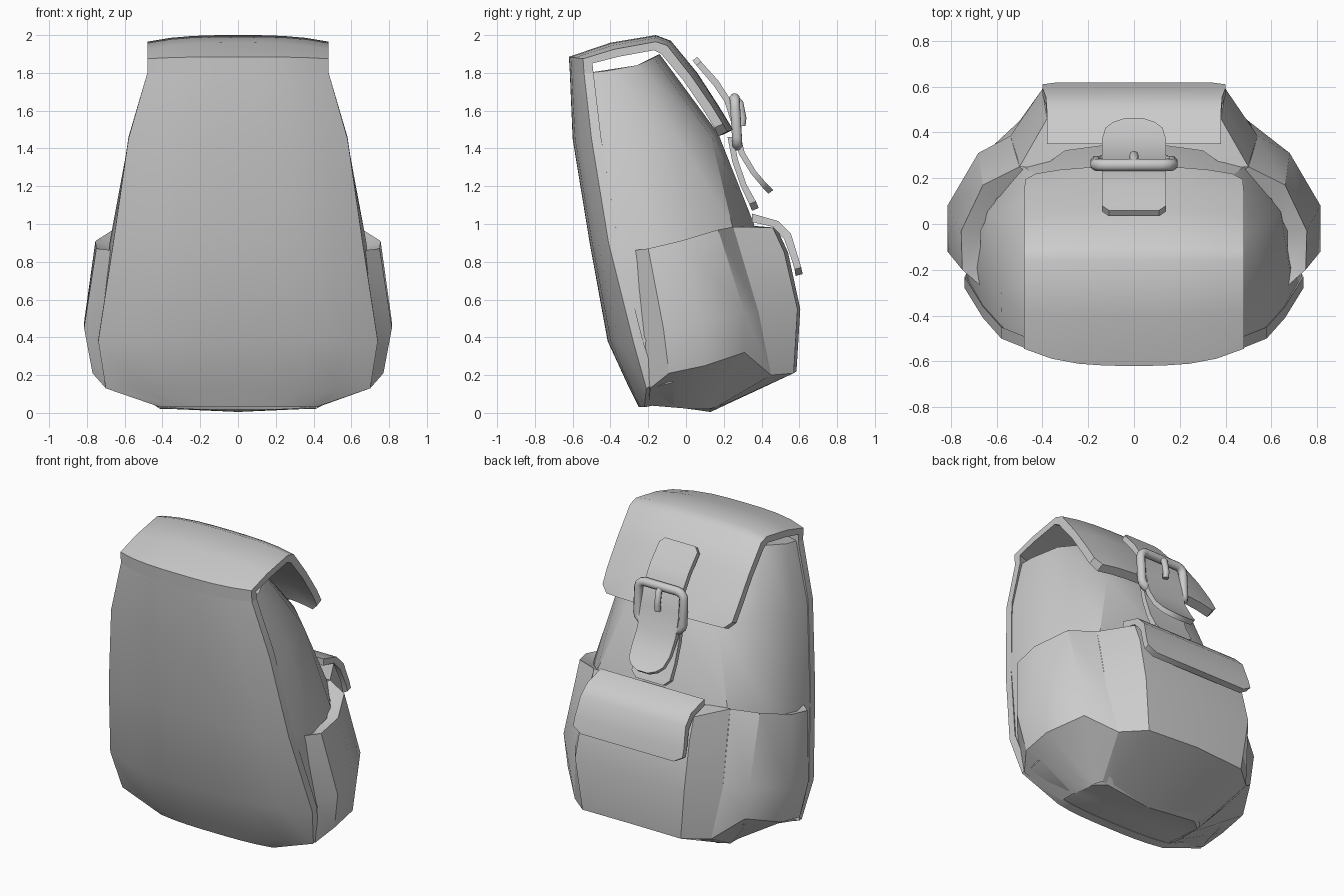
import bpy, bmesh, math

grey = bpy.data.materials.new("grey_canvas")
grey.diffuse_color = (0.6, 0.6, 0.6, 1)


def finish(ob, angle=35):
    ob.data.materials.append(grey)
    bpy.ops.object.select_all(action='DESELECT')
    ob.select_set(True)
    bpy.context.view_layer.objects.active = ob
    bpy.ops.object.shade_smooth_by_angle(angle=math.radians(angle))
    return ob


def mesh_object(name, bm, angle=35):
    bmesh.ops.remove_doubles(bm, verts=bm.verts, dist=0.0005)
    bmesh.ops.recalc_face_normals(bm, faces=bm.faces)
    me = bpy.data.meshes.new(name)
    bm.to_mesh(me)
    bm.free()
    ob = bpy.data.objects.new(name, me)
    bpy.context.collection.objects.link(ob)
    return finish(ob, angle)


def loft(name, rows, sides=(1, -1), caps=(), angle=35):
    """Skin rows of points, mirrored in x; caps close the listed mirrored rows."""
    bm = bmesh.new()
    grids = []
    for s in sides:
        g = [[bm.verts.new((s * x, y, z)) for x, y, z in r] for r in rows]
        grids.append(g)
        for a, b in zip(g, g[1:]):
            for i in range(len(a) - 1):
                q = (a[i], a[i + 1], b[i + 1], b[i])
                bm.faces.new(q if s > 0 else q[::-1])
    for c in caps:
        bm.faces.new(grids[0][c] + grids[1][c][::-1])
    return mesh_object(name, bm, angle)


def band(name, rows, bow=None, steps=8, angle=35):
    """Closed slab: rows are (half_width, outer (y, z), inner (y, z))."""
    bm = bmesh.new()
    skins = []
    for side in (1, 2):
        g = []
        for r in rows:
            line = []
            for i in range(steps + 1):
                u = 2 * i / steps - 1
                dy, dz = bow(u, r) if bow else (0, 0)
                line.append(bm.verts.new((u * r[0], r[side][0] + dy, r[side][1] + dz)))
            g.append(line)
        skins.append(g)
        for a, b in zip(g, g[1:]):
            for i in range(steps):
                bm.faces.new((a[i], a[i + 1], b[i + 1], b[i]))

    def rim(g):
        return ([r[0] for r in g] + g[-1][1:] + [r[-1] for r in g[-2::-1]] + g[0][-2:0:-1])
    p, q = rim(skins[0]), rim(skins[1])
    for i in range(len(p)):
        j = (i + 1) % len(p)
        bm.faces.new((p[i], p[j], q[j], q[i]))
    return mesh_object(name, bm, angle)


# Main bag: rings from rear centre round the side to the pocket centre
loft("main_bag", [
    [(0, -.57, 1.80), (.46, -.52, 1.80), (.45, -.42, 1.81), (.38, -.26, 1.84), (.22, -.17, 1.88), (0, -.14, 1.90)],
    [(0, -.55, 1.43), (.575, -.48, 1.43), (.58, -.30, 1.44), (.51, -.04, 1.45), (.32, .13, 1.47), (0, .17, 1.48)],
    [(0, -.46, .90), (.655, -.38, .90), (.68, -.20, .90), (.64, .05, .93), (.48, .25, .97), (0, .36, 1.0)],
    [(0, -.37, .38), (.73, -.25, .38), (.74, -.10, .40), (.68, .15, .42), (.52, .37, .50), (0, .45, .50)],
    [(0, -.26, .13), (.69, -.19, .13), (.68, 0, .18), (.60, .22, .24), (.48, .42, .22), (0, .50, .22)],
    [(0, -.22, .035), (.41, -.20, .045), (.41, -.05, .03), (.41, .10, .02), (.34, .16, .02), (0, .13, .005)],
], caps=(0, 5))


# Curved panel, bowed outwards at its centre line
def panel_bow(u, r):
    return r[3] * abs(u) ** 3, 0


band("carry_panel", [
    (w, (y, z), (y + .05, z + dz), b) for w, y, z, dz, b in (
        (.48, -.615, 1.80, 0, .075), (.58, -.60, 1.45, .01, .10), (.66, -.51, .90, .01, .10),
        (.74, -.415, .38, .01, .135), (.70, -.30, .13, .03, .09), (.41, -.25, .03, .01, .03))],
    bow=panel_bow)


# Lid folded over the top, arched across its width
def lid_bow(u, r):
    k = abs(u) ** 3
    return r[3] * k, r[4] * k


band("top_lid", [
    (.48, (-.615, 1.80), (-.565, 1.80), .075, 0),
    (.48, (-.62, 1.885), (-.57, 1.86), .075, -.01),
    (.48, (-.40, 1.96), (-.38, 1.92), .02, -.035),
    (.48, (-.16, 2.0), (-.17, 1.955), 0, -.035),
    (.48, (-.08, 1.97), (-.11, 1.925), -.02, -.025),
    (.48, (.06, 1.80), (.02, 1.775), -.03, -.02),
    (.48, (.17, 1.63), (.125, 1.61), -.03, -.01),
    (.475, (.225, 1.54), (.18, 1.52), -.03, -.01),
    (.43, (.25, 1.50), (.20, 1.475), -.03, -.01)], bow=lid_bow)

# Side pockets: inner rim, outer rim, belly, lower edge, underside
loft("side_pockets", [
    [(.64, -.28, .84), (.67, -.18, .85), (.67, -.03, .88), (.60, .11, .93), (.46, .22, .96)],
    [(.66, -.28, .86), (.75, -.20, .87), (.755, -.03, .91), (.66, .17, .97), (.50, .25, .985)],
    [(.73, -.22, .40), (.815, -.12, .45), (.815, .08, .48), (.68, .31, .53), (.54, .385, .53)],
    [(.70, -.19, .13), (.77, -.09, .21), (.77, .10, .25), (.65, .31, .32), (.50, .45, .20)],
    [(.41, -.20, .04), (.42, -.08, .03), (.41, .04, .02), (.41, .12, .02), (.38, .16, .03)],
], angle=32)

# Large pocket opposite the panel
loft("main_pocket", [
    [(.40, .25, .98), (.30, .32, .99), (0, .36, .99)],
    [(.50, .25, .985), (.38, .46, .98), (0, .48, .98)],
    [(.51, .29, .85), (.39, .52, .85), (0, .54, .85)],
    [(.54, .385, .53), (.40, .59, .55), (0, .605, .55)],
    [(.50, .45, .20), (.36, .57, .21), (0, .585, .22)],
    [(.38, .16, .03), (.30, .15, .02), (0, .13, .005)],
], angle=32)

band("pocket_flap", [
    (.38, (.35, 1.055), (.35, 1.01)), (.38, (.49, 1.015), (.46, .985)),
    (.385, (.555, .95), (.52, .92)), (.40, (.595, .82), (.56, .81)),
    (.40, (.61, .77), (.575, .76)), (.34, (.618, .735), (.58, .725))], steps=2)

# Strap tongue, squared at the top and rounded at the loose end
band("strap_tongue", [
    (.11, (.06, 1.885), (.035, 1.865)), (.14, (.08, 1.86), (.055, 1.84)),
    (.14, (.17, 1.76), (.145, 1.735)), (.14, (.235, 1.66), (.205, 1.645)),
    (.14, (.275, 1.52), (.245, 1.52)), (.14, (.31, 1.38), (.28, 1.37)),
    (.14, (.37, 1.28), (.345, 1.265)), (.125, (.42, 1.222), (.395, 1.205)),
    (.09, (.446, 1.196), (.42, 1.176)), (.04, (.462, 1.18), (.436, 1.16))], steps=2)

# Short strap stitched to the bag below the buckle
band("anchor_strap", [
    (.14, (.25, 1.46), (.22, 1.46)), (.14, (.275, 1.34), (.245, 1.33)),
    (.14, (.32, 1.21), (.29, 1.20)), (.14, (.37, 1.12), (.335, 1.105)),
    (.10, (.385, 1.085), (.35, 1.07))], steps=2)


def tube(name, points, radius, cyclic):
    cu = bpy.data.curves.new(name, 'CURVE')
    cu.dimensions = '3D'
    cu.bevel_depth = radius
    cu.bevel_resolution = 2
    cu.use_fill_caps = True
    sp = cu.splines.new('POLY')
    sp.points.add(len(points) - 1)
    for p, co in zip(sp.points, points):
        p.co = (*co, 1)
    sp.use_cyclic_u = cyclic
    ob = bpy.data.objects.new(name, cu)
    bpy.context.collection.objects.link(ob)
    bpy.ops.object.select_all(action='DESELECT')
    ob.select_set(True)
    bpy.context.view_layer.objects.active = ob
    bpy.ops.object.convert(target='MESH')
    return finish(bpy.context.object, 50)


# Buckle frame: rounded rectangle of rod, and its prong
frame = []
for k, (sx, sz) in enumerate(((1, 1), (-1, 1), (-1, -1), (1, -1))):
    for j in range(4):
        a = math.radians(90 * k + 30 * j)
        x, z = sx * .12 + .045 * math.cos(a), sz * .08 + .045 * math.sin(a)
        frame.append((x, .265 - z * .06, 1.54 + z))
tube("buckle_frame", frame, .028, True)
tube("buckle_prong", [(0, .25, 1.67), (0, .285, 1.64), (0, .30, 1.56), (0, .295, 1.52)], .02, False)
